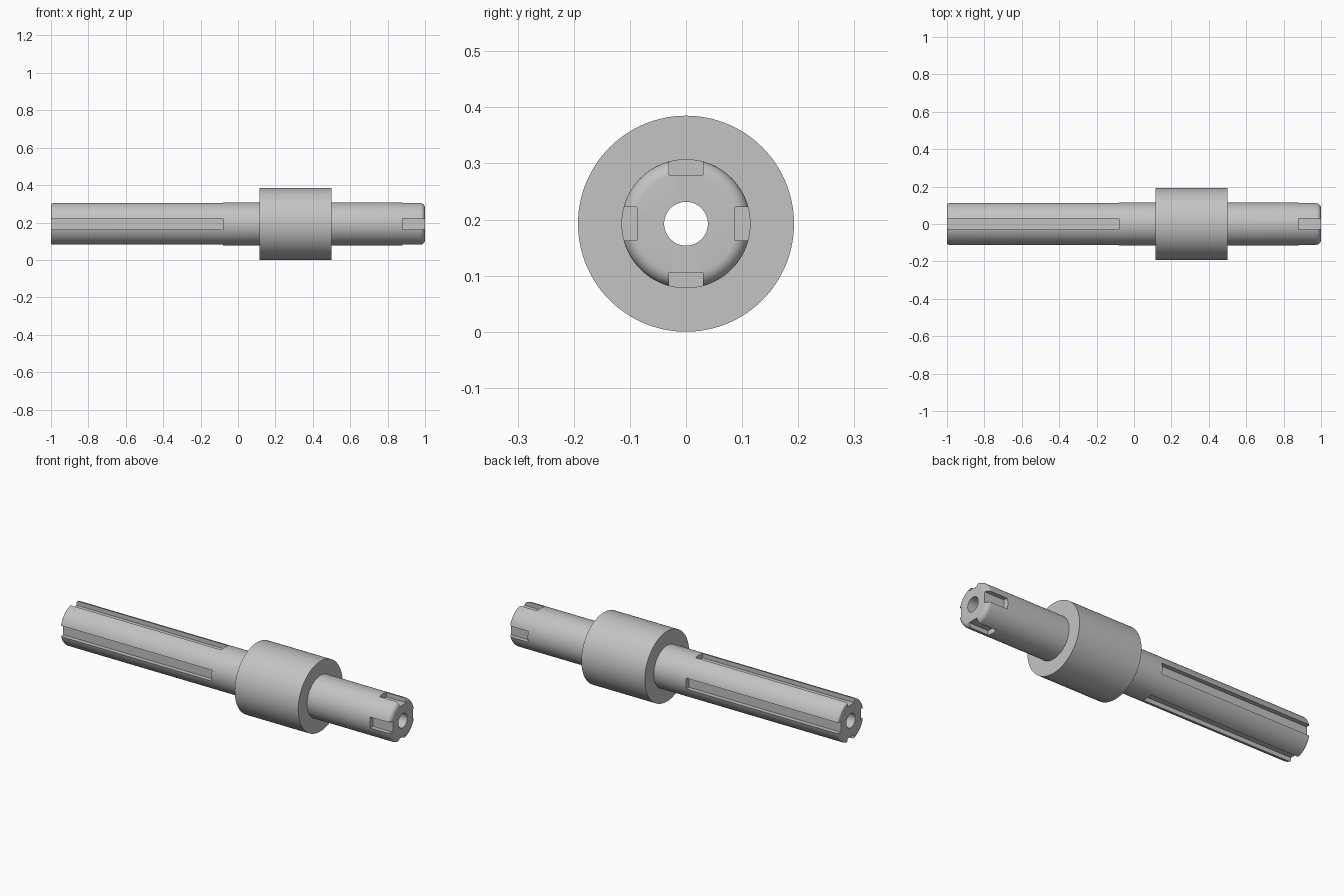
import bpy, bmesh
from math import pi, sin, cos, radians
from mathutils import Matrix, Vector

if "Cube" in bpy.data.objects:
    bpy.data.objects.remove(bpy.data.objects["Cube"])

AXIS_Z = 0.1925
COLLAR_R, SHAFT_R, BORE_R = 0.1925, 0.115, 0.039
SLOT_WIDTH, SLOT_FLOOR = 0.06, 0.087
SEGMENTS = 128

steel = bpy.data.materials.new("steel grey")
steel.use_nodes = True
colour = (0.55, 0.55, 0.55, 1)
steel.diffuse_color = colour
steel.node_tree.nodes["Principled BSDF"].inputs["Base Color"].default_value = colour


def make_object(name, bm):
    bmesh.ops.recalc_face_normals(bm, faces=bm.faces)
    mesh = bpy.data.meshes.new(name)
    bm.to_mesh(mesh)
    bm.free()
    mesh.materials.append(steel)
    obj = bpy.data.objects.new(name, mesh)
    bpy.context.collection.objects.link(obj)
    return obj


def end_fillet(end, radius, side, steps=8):
    """Rounded rim from the end face out to the shaft wall, as (x, r) points."""
    angles = [i / steps * pi / 2 for i in range(steps + 1)]
    return [(end - side * radius * (1 - cos(a)),
             SHAFT_R - radius * (1 - sin(a))) for a in angles]


# Turned body: bore, rounded ends and collar in one closed profile
profile = [(-1, BORE_R)]
profile += end_fillet(-1, 0.01, -1)
profile += [(0.115, SHAFT_R), (0.115, COLLAR_R), (0.5, COLLAR_R), (0.5, SHAFT_R)]
profile += reversed(end_fillet(1, 0.025, 1))
profile += [(1, BORE_R)]

bm = bmesh.new()
verts = [bm.verts.new((x, 0, r + AXIS_Z)) for x, r in profile]
edges = [bm.edges.new((a, b)) for a, b in zip(verts, verts[1:] + verts[:1])]
bmesh.ops.spin(bm, geom=verts + edges, cent=(0, 0, AXIS_Z), axis=(1, 0, 0),
               angle=2 * pi, steps=SEGMENTS, use_duplicate=False)
bmesh.ops.remove_doubles(bm, verts=bm.verts, dist=1e-5)
shaft = make_object("splined_shaft", bm)

# Keyway cutters: four around the axis at each end
bm = bmesh.new()
for start, end in ((-1.1, -0.08), (0.88, 1.1)):
    for quarter in range(4):
        depth = 0.06
        place = (Matrix.Translation((0, 0, AXIS_Z))
                 @ Matrix.Rotation(quarter * pi / 2, 4, "X")
                 @ Matrix.Translation(((start + end) / 2, 0, SLOT_FLOOR + depth / 2))
                 @ Matrix.Diagonal((end - start, SLOT_WIDTH, depth, 1)))
        bmesh.ops.create_cube(bm, size=1, matrix=place)
cutter = make_object("keyway_cutter", bm)
cutter.hide_render = True

cut = shaft.modifiers.new("keyways", "BOOLEAN")
cut.operation = "DIFFERENCE"
cut.solver = "EXACT"
cut.object = cutter

# Apply the cut, then shade the round walls smooth with crisp edges
bpy.ops.object.select_all(action="DESELECT")
shaft.select_set(True)
bpy.context.view_layer.objects.active = shaft
bpy.ops.object.modifier_apply(modifier=cut.name)
bpy.data.objects.remove(cutter)
bpy.ops.object.shade_smooth_by_angle(angle=radians(30))
